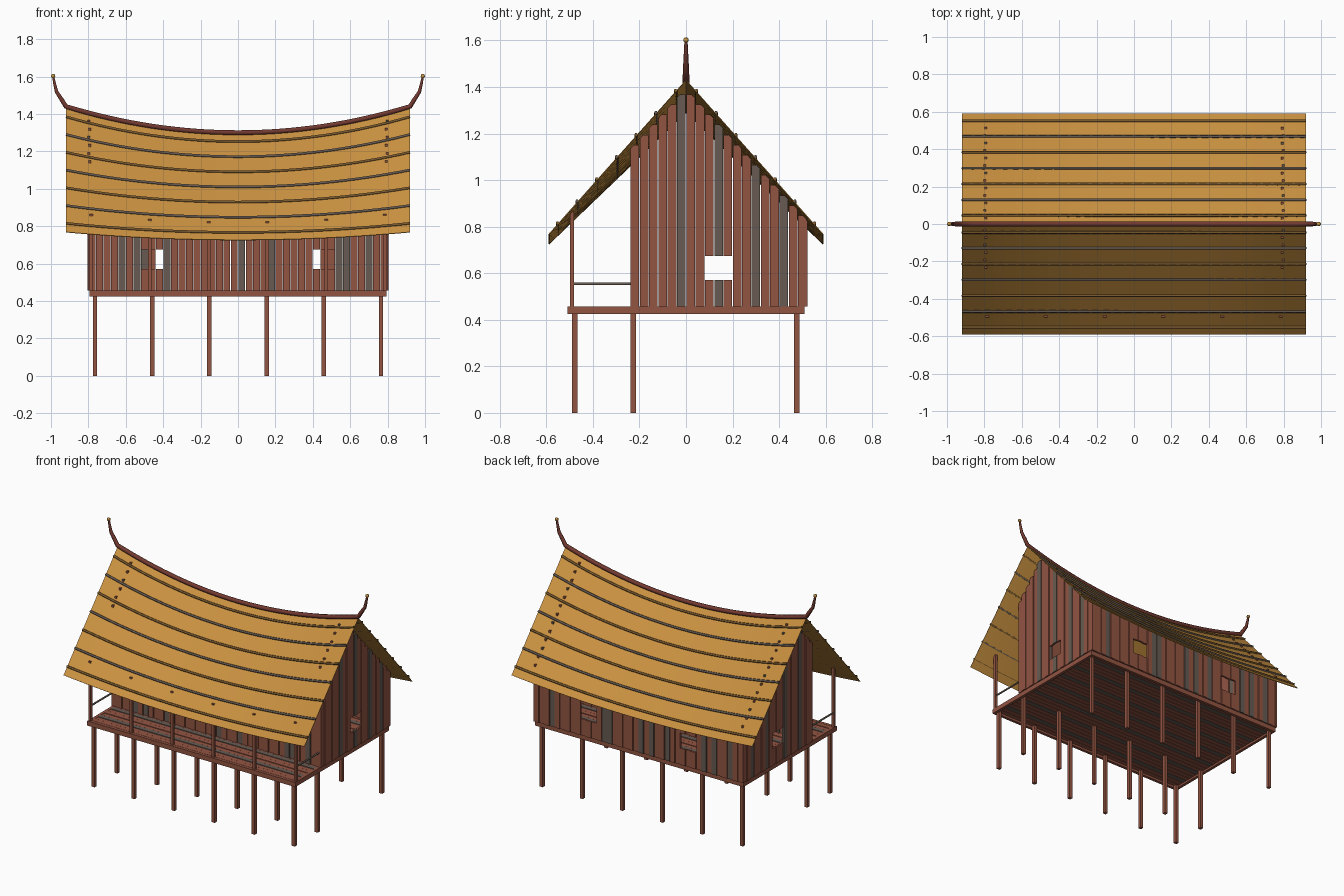
import bpy, bmesh
from mathutils import Matrix, Vector

if "Cube" in bpy.data.objects:
    bpy.data.objects.remove(bpy.data.objects["Cube"])


def material(name, r, g, b):
    m = bpy.data.materials.new(name)
    m.diffuse_color = (r, g, b, 1)
    m.use_nodes = True
    m.node_tree.nodes["Principled BSDF"].inputs["Base Color"].default_value = m.diffuse_color
    return m


THATCH = material("golden thatch", 0.59, 0.285, 0.052)
RED = material("red brown wood", 0.29, 0.09, 0.055)
GREY = material("weathered grey wood", 0.135, 0.105, 0.085)
BROWN = material("dark thatch binding", 0.2, 0.105, 0.03)
RIDGE = material("deep red ridge", 0.17, 0.042, 0.03)
GOLD = material("gold tip", 0.55, 0.3, 0.06)

HALF_X, EAVE_Y, FLOOR = 0.92, 0.59, 0.456
WIN_Z0, WIN_Z1 = 0.57, 0.675


def roof_z(x, y):
    """Height of the sagging roof at a point."""
    t = (x / HALF_X) ** 2
    ridge, eave = 1.292 + 0.14 * t, 0.727 + 0.042 * t
    return ridge + (eave - ridge) * abs(y) / EAVE_Y


def add_box(bm, lo, hi, mat=0):
    lo, hi = Vector(lo), Vector(hi)
    m = Matrix.Translation((lo + hi) / 2) @ Matrix.Diagonal((*(hi - lo), 1))
    verts = bmesh.ops.create_cube(bm, size=1, matrix=m)["verts"]
    for f in {f for v in verts for f in v.link_faces}:
        f.material_index = mat


def add_post(bm, x, y, z0, z1, r):
    add_box(bm, (x - r, y - r, z0), (x + r, y + r, z1))


def finish(bm, name, *mats):
    me = bpy.data.meshes.new(name)
    bm.to_mesh(me)
    bm.free()
    for m in mats:
        me.materials.append(m)
    ob = bpy.data.objects.new(name, me)
    bpy.context.collection.objects.link(ob)
    return ob


def rod(name, points, radius, mat, scales=None):
    cu = bpy.data.curves.new(name, "CURVE")
    cu.dimensions = "3D"
    cu.bevel_depth = radius
    cu.bevel_resolution = 1
    cu.use_fill_caps = True
    sp = cu.splines.new("POLY")
    sp.points.add(len(points) - 1)
    for i, p in enumerate(points):
        sp.points[i].co = (*p, 1)
        sp.points[i].radius = scales[i] if scales else 1
    cu.materials.append(mat)
    ob = bpy.data.objects.new(name, cu)
    bpy.context.collection.objects.link(ob)
    return ob


def plank_wall(name, along_x, start, count, pos, out, windows, grey):
    """Vertical planks reaching the roof, split around the window openings."""
    bm = bmesh.new()
    pitch = 0.04
    for i in range(count):
        a = start + i * pitch + 0.0015
        b = a + pitch - 0.003
        c = (a + b) / 2
        depth = pos + out * (0.004 if i % 2 else 0)
        d0, d1 = sorted((depth, depth - out * 0.014))
        top = roof_z(c, pos) if along_x else roof_z(pos, c)
        top -= 0.008
        mat = 1 if i in grey else 0
        spans = [(FLOOR, top)]
        if any(w0 < c < w1 for w0, w1 in windows):
            spans = [(FLOOR, WIN_Z0), (WIN_Z1, top)]
        for z0, z1 in spans:
            if along_x:
                add_box(bm, (a, d0, z0), (b, d1, z1), mat)
            else:
                add_box(bm, (d0, a, z0), (d1, b, z1), mat)
    return finish(bm, name, RED, GREY)


# Square stilts
bm = bmesh.new()
for x in (-0.765, -0.459, -0.153, 0.153, 0.459, 0.765):
    for y in (-0.478, -0.227, 0.476):
        add_post(bm, x, y, 0, 0.44, 0.0115)
finish(bm, "stilts", RED)

# Floor frame and deck boards
bm = bmesh.new()
for s in (-1, 1):
    add_box(bm, (-0.795, s * 0.5 - 0.01, 0.424), (0.795, s * 0.5 + 0.01, FLOOR))
    add_box(bm, (s * 0.785 - 0.01, -0.49, 0.424), (s * 0.785 + 0.01, 0.49, FLOOR))
finish(bm, "floor_frame", RED)
bm = bmesh.new()
for i in range(28):
    y = -0.49 + i * 0.035
    add_box(bm, (-0.776, y + 0.002, 0.438), (0.776, y + 0.033, FLOOR - 0.002 * (i % 2)),
            1 if i % 4 == 2 else 0)
finish(bm, "deck_boards", RED, GREY)

# Walls, each with its window openings and its grey planks
plank_wall("front_wall", True, -0.8, 40, -0.235, -1, [(-0.52, -0.4), (0.4, 0.52)],
           {4, 6, 10, 20, 24, 33, 34, 37})
plank_wall("back_wall", True, -0.8, 40, 0.518, 1, [(-0.44, -0.32), (0.32, 0.44)],
           {2, 5, 7, 14, 17, 19, 25, 26, 36})
plank_wall("right_gable", False, -0.24, 19, 0.8, 1, [(0.08, 0.2)], {5, 9, 13, 16})
plank_wall("left_gable", False, -0.24, 19, -0.8, -1, [(0.08, 0.2)], {3, 7, 12, 16})

# Porch posts and end rails
bm = bmesh.new()
for x in (-0.785, -0.471, -0.157, 0.157, 0.471, 0.785):
    add_post(bm, x, -0.49, FLOOR - 0.01, roof_z(x, -0.49), 0.009)
finish(bm, "porch_posts", RED)
for side, s in (("left", -1), ("right", 1)):
    rod(side + "_porch_rail", [(s * 0.785, -0.49, 0.554), (s * 0.785, -0.235, 0.554)], 0.006, GREY)

# Sagging thatch roof
bm = bmesh.new()
N = 32
xs = [-HALF_X + 2 * HALF_X * i / N for i in range(N + 1)]
rows = [[bm.verts.new((x, y, roof_z(x, y))) for x in xs] for y in (-EAVE_Y, 0, EAVE_Y)]
for r0, r1 in zip(rows, rows[1:]):
    for i in range(N):
        bm.faces.new((r0[i], r0[i + 1], r1[i + 1], r1[i]))
roof = finish(bm, "thatch_roof", THATCH)
solid = roof.modifiers.new("thickness", "SOLIDIFY")
solid.thickness = 0.004
solid.offset = -1

# Battens across the thatch, alternating brown and grey
for side, s in (("front", -1), ("back", 1)):
    for k in range(7):
        y = s * (0.045 + 0.0845 * k)
        rod(f"{side}_batten_{k + 1}", [(x, y, roof_z(x, y) + 0.004) for x in xs],
            0.0075, GREY if k % 2 else BROWN)

# Ridge pole with upswept ends and round tips
right_end = [(0.945, 0, 1.48), (0.97, 0, 1.518), (0.98, 0, 1.56), (0.988, 0, 1.6)]
left_end = [(-x, y, z) for x, y, z in reversed(right_end)]
pole = [(x, 0, roof_z(x, 0) + 0.008) for x in xs]
taper = [0.9, 0.75, 0.6, 0.45]
rod("ridge_pole", left_end + pole + right_end, 0.0145, RIDGE, taper[::-1] + [1] * len(pole) + taper)
bm = bmesh.new()
for s in (-1, 1):
    bmesh.ops.create_uvsphere(bm, u_segments=10, v_segments=6, radius=0.012,
                              matrix=Matrix.Translation((s * 0.988, 0, 1.602)))
finish(bm, "ridge_tips", GOLD)
